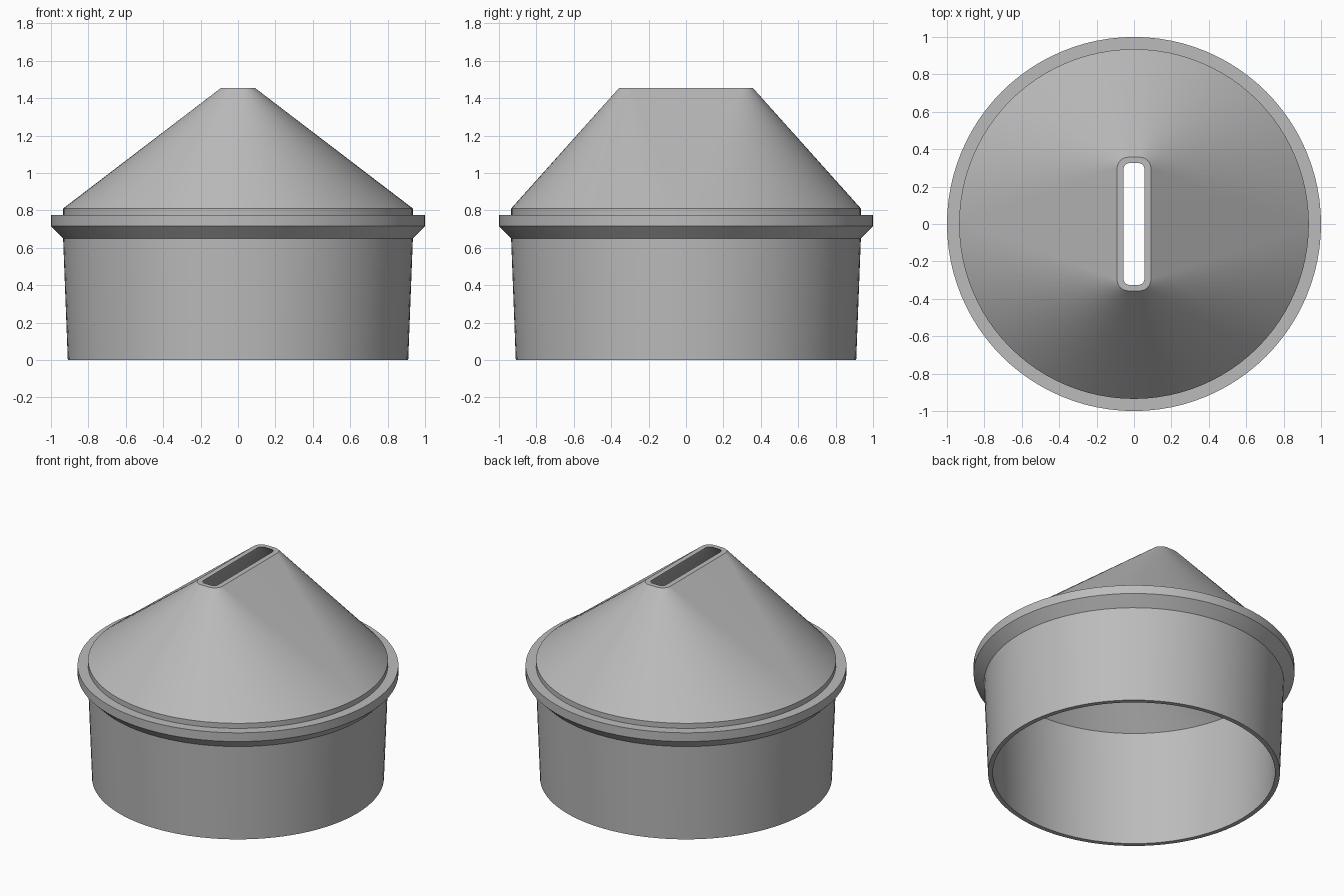
import bpy, bmesh, math

cube = bpy.data.objects.get("Cube")
if cube:
    bpy.data.objects.remove(cube)

grey = bpy.data.materials.new("plain grey")
grey.use_nodes = True
colour = (0.5, 0.5, 0.5, 1)
grey.diffuse_color = colour
grey.node_tree.nodes["Principled BSDF"].inputs["Base Color"].default_value = colour

STEPS = 24  # segments per quarter turn


def rounded_ring(half_x, half_y, radius, z):
    """Rounded rectangle; a circle when both halves equal the radius."""
    points = []
    for quarter in range(4):
        sx = 1 if quarter in (0, 3) else -1
        sy = 1 if quarter < 2 else -1
        for i in range(STEPS + 1):
            a = (quarter + i / STEPS) * math.pi / 2
            points.append((sx * (half_x - radius) + radius * math.cos(a),
                           sy * (half_y - radius) + radius * math.sin(a), z))
    return points


def circle(radius, z):
    return rounded_ring(radius, radius, radius, z)


# Closed shell: up the outside, over the slot rim, down the inside
rings = [
    circle(0.91, 0), circle(0.935, 0.65),                # tapered skirt
    circle(1, 0.715), circle(1, 0.775),                  # collar
    circle(0.935, 0.775), circle(0.935, 0.81),           # step
    rounded_ring(0.09, 0.357, 0.06, 1.455),              # slot rim
    rounded_ring(0.055, 0.325, 0.03, 1.455),
    circle(0.902, 0.805), circle(0.88, 0),               # inner wall
]

bm = bmesh.new()
loops = [[bm.verts.new(p) for p in ring] for ring in rings]
for low, high in zip(loops, loops[1:] + loops[:1]):
    for i in range(len(low)):
        j = (i + 1) % len(low)
        bm.faces.new((low[i], low[j], high[j], high[i]))
bmesh.ops.remove_doubles(bm, verts=bm.verts, dist=0.0001)
bmesh.ops.recalc_face_normals(bm, faces=bm.faces)

mesh = bpy.data.meshes.new("slotted_cap")
bm.to_mesh(mesh)
bm.free()
mesh.materials.append(grey)
cap = bpy.data.objects.new("slotted_cap", mesh)
bpy.context.collection.objects.link(cap)

bpy.ops.object.select_all(action='DESELECT')
cap.select_set(True)
bpy.context.view_layer.objects.active = cap
bpy.ops.object.shade_smooth_by_angle(angle=math.radians(25))
